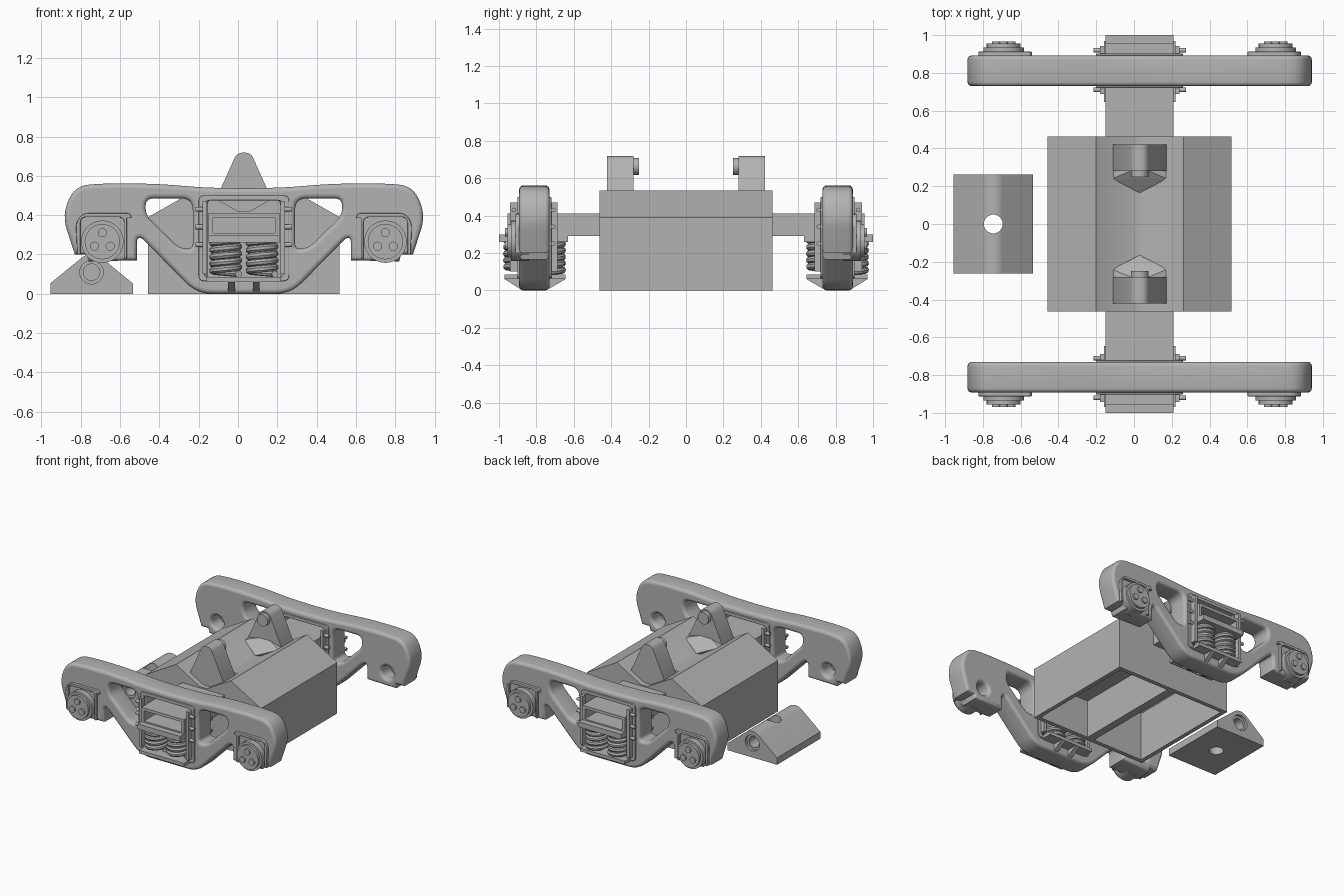
import bpy, bmesh, math
from mathutils import Vector, Matrix

cube = bpy.data.objects.get("Cube")
if cube:
    bpy.data.objects.remove(cube, do_unlink=True)

CX = 0.03  # centre line of the bogie
steel = bpy.data.materials.new("plain_grey")
steel.use_nodes = True
GREY = (0.45, 0.45, 0.45, 1)
steel.diffuse_color = GREY
steel.node_tree.nodes["Principled BSDF"].inputs["Base Color"].default_value = GREY


def shade(obj):
    """Smooth the sides but keep the flat front and back caps flat."""
    bpy.ops.object.select_all(action='DESELECT')
    obj.select_set(True)
    bpy.context.view_layer.objects.active = obj
    bpy.ops.object.shade_smooth_by_angle(angle=math.radians(35))
    for face in obj.data.polygons:
        if abs(face.normal.y) > 0.999:
            face.use_smooth = False


def finish(name, mesh, smooth=True):
    obj = bpy.data.objects.new(name, mesh)
    bpy.context.collection.objects.link(obj)
    mesh.materials.clear()
    mesh.materials.append(steel)
    if smooth:
        shade(obj)
    return obj


def from_bmesh(name, bm, smooth=True):
    bmesh.ops.recalc_face_normals(bm, faces=bm.faces)
    mesh = bpy.data.meshes.new(name)
    bm.to_mesh(mesh)
    bm.free()
    return finish(name, mesh, smooth)


def rounded(points, steps=6):
    """Polygon of (x, z, cut) with each corner blended over the cut length."""
    out = []
    for i, (x, z, size) in enumerate(points):
        p = Vector((x, z))
        if not size:
            out.append(p)
            continue
        to_a = Vector(points[i - 1][:2]) - p
        to_b = Vector(points[(i + 1) % len(points)][:2]) - p
        size = min(size, to_a.length * .47, to_b.length * .47)
        a, b = p + to_a.normalized() * size, p + to_b.normalized() * size
        for k in range(steps + 1):
            t = k / steps
            out.append(a * (1 - t) ** 2 + p * 2 * t * (1 - t) + b * t * t)
    return out


def inset(loop, d):
    """Move every edge of a loop to its left by d."""
    out = []
    for i, p in enumerate(loop):
        e, f = (p - loop[i - 1]).normalized(), (loop[(i + 1) % len(loop)] - p).normalized()
        n, m = Vector((-e.y, e.x)), Vector((-f.y, f.x))
        out.append(p + (n + m) * d / max(1 + n.dot(m), 0.2))
    return out


def area(loop):
    return sum(loop[i - 1].x * p.y - p.x * loop[i - 1].y for i, p in enumerate(loop))


def prism(name, loops, y0, y1, bevel=0.0, x=CX):
    """Front profile with holes, swept from y0 to y1 with rounded rims."""
    y0, y1 = min(y0, y1), max(y0, y1)
    layers = [(0, y0), (0, y1)]
    if bevel:
        arc = [k * math.pi / 8 for k in range(5)]
        near = [(bevel * (1 - math.sin(a)), bevel * (1 - math.cos(a))) for a in arc]
        layers = [(d, y0 + h) for d, h in near] + [(d, y1 - h) for d, h in reversed(near)]
    bm = bmesh.new()
    caps = [[], []]
    for i, loop in enumerate(loops):
        if (area(loop) > 0) != (i == 0):
            loop = loop[::-1]
        rings = [[bm.verts.new((x + p.x, y, p.y)) for p in inset(loop, d)] for d, y in layers]
        n = len(loop)
        for low, high in zip(rings, rings[1:]):
            for k in range(n):
                bm.faces.new((low[k - 1], low[k], high[k], high[k - 1]))
        for cap, ring in zip(caps, (rings[0], rings[-1])):
            cap += [bm.edges.get((ring[k - 1], ring[k])) for k in range(n)]
    for cap in caps:
        bmesh.ops.triangle_fill(bm, use_beauty=True, use_dissolve=False, edges=cap)
    return from_bmesh(name, bm)


def both(half):
    """Complete a profile about its centre line."""
    return half + [(-x, z, c) for x, z, c in reversed(half) if x]


def circle(x, z, r, n=28):
    return [Vector((x + r * math.cos(a * math.tau / n), z + r * math.sin(a * math.tau / n))) for a in range(n)]


def box(name, x0, x1, y0, y1, z0, z1):
    return prism(name, [rounded([(x0, z0, 0), (x1, z0, 0), (x1, z1, 0), (x0, z1, 0)])], y0, y1)


def cylinder(name, centre, r, depth, axis):
    bm = bmesh.new()
    bmesh.ops.create_cone(bm, cap_ends=True, segments=28, radius1=r, radius2=r, depth=depth)
    turn = {'X': Matrix.Rotation(math.pi / 2, 4, 'Y'), 'Y': Matrix.Rotation(math.pi / 2, 4, 'X'),
            'Z': Matrix.Identity(4)}[axis]
    bm.transform(Matrix.Translation(centre) @ turn)
    return from_bmesh(name, bm)


def cut(target, cutter):
    mod = target.modifiers.new("cut", 'BOOLEAN')
    mod.operation, mod.solver, mod.object = 'DIFFERENCE', 'EXACT', cutter
    graph = bpy.context.evaluated_depsgraph_get()
    mesh = bpy.data.meshes.new_from_object(target.evaluated_get(graph))
    target.modifiers.clear()
    target.data = mesh
    bpy.data.objects.remove(cutter, do_unlink=True)
    shade(target)


def hull(name, points):
    bm = bmesh.new()
    for p in points:
        bm.verts.new(p)
    bmesh.ops.convex_hull(bm, input=bm.verts)
    return from_bmesh(name, bm, False)


def spring(x, y):
    curve = bpy.data.curves.new("spring", 'CURVE')
    curve.dimensions, curve.bevel_depth, curve.bevel_resolution = '3D', 0.018, 2
    curve.use_fill_caps = True
    spline = curve.splines.new('POLY')
    turns, per = 5, 18
    n = turns * per
    spline.points.add(n)
    for i, point in enumerate(spline.points):
        a = i * math.tau / per
        point.co = (x + 0.066 * math.cos(a), y + 0.066 * math.sin(a), 0.1 + 0.175 * i / n, 1)
    temp = bpy.data.objects.new("temp", curve)
    bpy.context.collection.objects.link(temp)
    graph = bpy.context.evaluated_depsgraph_get()
    mesh = bpy.data.meshes.new_from_object(temp.evaluated_get(graph))
    bpy.data.objects.remove(temp, do_unlink=True)
    finish("spring", mesh)


# Profiles shared by both side frames
frame_outline = both([(0, .537, 0), (.2, .54, .08), (.45, .56, .1), (.7, .562, .1), (.86, .55, .11),
                      (.925, .4, .09), (.86, .2, 0), (.8, .2, 0), (.79, .165, 0),
                      (.545, .17, 0), (.545, .31, .06), (.24, 0, .08)])
window = both([(.185, .48, .03), (.185, .08, .02)])
side_hole = [(.5, .485, .06), (.26, .485, .06), (.26, .225, .05), (.33, .235, .06), (.5, .4, .06)]
frame_loops = [rounded(frame_outline), rounded(window)]
for s in (-1, 1):
    frame_loops.append(rounded([(s * x, z, c) for x, z, c in side_hole]))
    frame_loops.append(circle(s * .72, .27, .05))
rim = [rounded(both([(.23, .5, .03), (.23, .065, .03)])), rounded(both([(.2, .475, .03), (.2, .085, .02)]))]
arch = rounded([(-.15, .385, 0), (-.14, .41, .02), (.1, .41, .04), (.135, .36, .03), (.128, .2, 0),
                (.112, .2, 0), (.112, .39, .03), (-.112, .39, .03), (-.112, .18, 0), (-.125, .18, 0),
                (-.125, .385, 0)])

for s in (-1, 1):
    # Side frame with raised window rim
    prism("side_frame", frame_loops, s * .73, s * .892, 0.022)
    prism("window_rim", rim, s * .72, s * .902, 0.004)
    # Spring seat, its ribs and the springs
    box("spring_seat", -.19, .19, s * .645, s * .97, .06, .085)
    for x in (-.063, .063):
        hull("seat_rib", [(CX + x + dx, s * y, z) for dx in (-.017, .017)
                          for y, z in ((.645, .06), (.73, .01), (.89, .01), (.97, .06))])
        for y in (.725, .895):
            spring(CX + x * 1.47, s * y)
    for sx in (-1, 1):
        # Wear plate flanges and bolts
        for y in (.71, .92):
            box("column_flange", sx * .187, sx * .21, s * (y - .022), s * (y + .022), .1, .47)
            for z in (.25, .34, .43):
                cylinder("column_bolt", (CX + sx * .218, s * y, z), .012, .055, 'X')
        # Bearing, cap, bolts and adapter
        bx = CX + sx * .72
        for name, r, y in (("bearing", .108, .935), ("bearing_cap", .09, .955)):
            cylinder(name, (bx, s * (y + .84) / 2, .265), r, y - .84, 'Y')
        for k in range(3):
            a = math.pi / 2 + k * math.tau / 3
            cylinder("cap_bolt", (bx + .046 * math.cos(a), s * .95, .265 + .046 * math.sin(a)), .023, .035, 'Y')
        prism("bearing_adapter", [[Vector((sx * p.x, p.y)) for p in arch]], s * .87, s * .912, 0.004, x=bx)

    # Bolster foot over the springs and inner rib
    box("bolster_foot", -.18, .18, s * .63, s, .26, .3)
    box("bolster_rib", -.16, .16, s * .78, s * .8, .3, .4)
    # Centre hook with rounded nose and gusset
    prism("hook", [rounded(both([(.035, .718, .03), (.147, .47, 0), (.147, .4, 0)]))], s * .28, s * .422)
    cylinder("hook_nose", (CX, s * .285, .663), .046, .07, 'Y')
    hull("hook_gusset", [(CX + x, s * y, z) for x, y, z in
                         ((-.145, .3, .48), (.145, .3, .48), (-.145, .24, .48), (.145, .24, .48),
                          (-.145, .3, .4), (.145, .3, .4), (0, .165, .425), (0, .3, .52), (0, .3, .4))])

# Bolster beam of four plates
box("bolster_top", -.18, .18, -.955, .955, .388, .41)
box("bolster_bottom", -.18, .18, -.955, .955, .29, .31)
for s in (-1, 1):
    box("bolster_side", s * .158, s * .18, -.955, .955, .3, .4)

# Double ridged hopper, hollow from below
ridge = both([(.03, .42, 0), (.232, .535, 0), (.487, .39, 0), (.487, 0, 0)])
hopper = prism("hopper", [rounded(ridge)], -.462, .462)
for s in (-1, 1):
    pocket = [(s * x, z, 0) for x, z in ((.03, -.1), (.03, .385), (.232, .5), (.455, .37), (.455, -.1))]
    cut(hopper, prism("pocket_cutter", [rounded(pocket)], -.43, .43))

# Loose wedge block with blind end bores and a drilled hole
WX = -.745
wedge = prism("wedge_block", [rounded(both([(.03, .2, .06), (.21, .053, 0), (.21, 0, 0)]))], -.262, .262, x=WX)
cut(wedge, cylinder("drill_cutter", (WX, 0, .1), .05, .5, 'Z'))
for s in (-1, 1):
    cut(wedge, cylinder("rim_cutter", (WX, s * .262, .11), .06, .04, 'Y'))
    cut(wedge, cylinder("bore_cutter", (WX, s * .262, .11), .042, .28, 'Y'))
